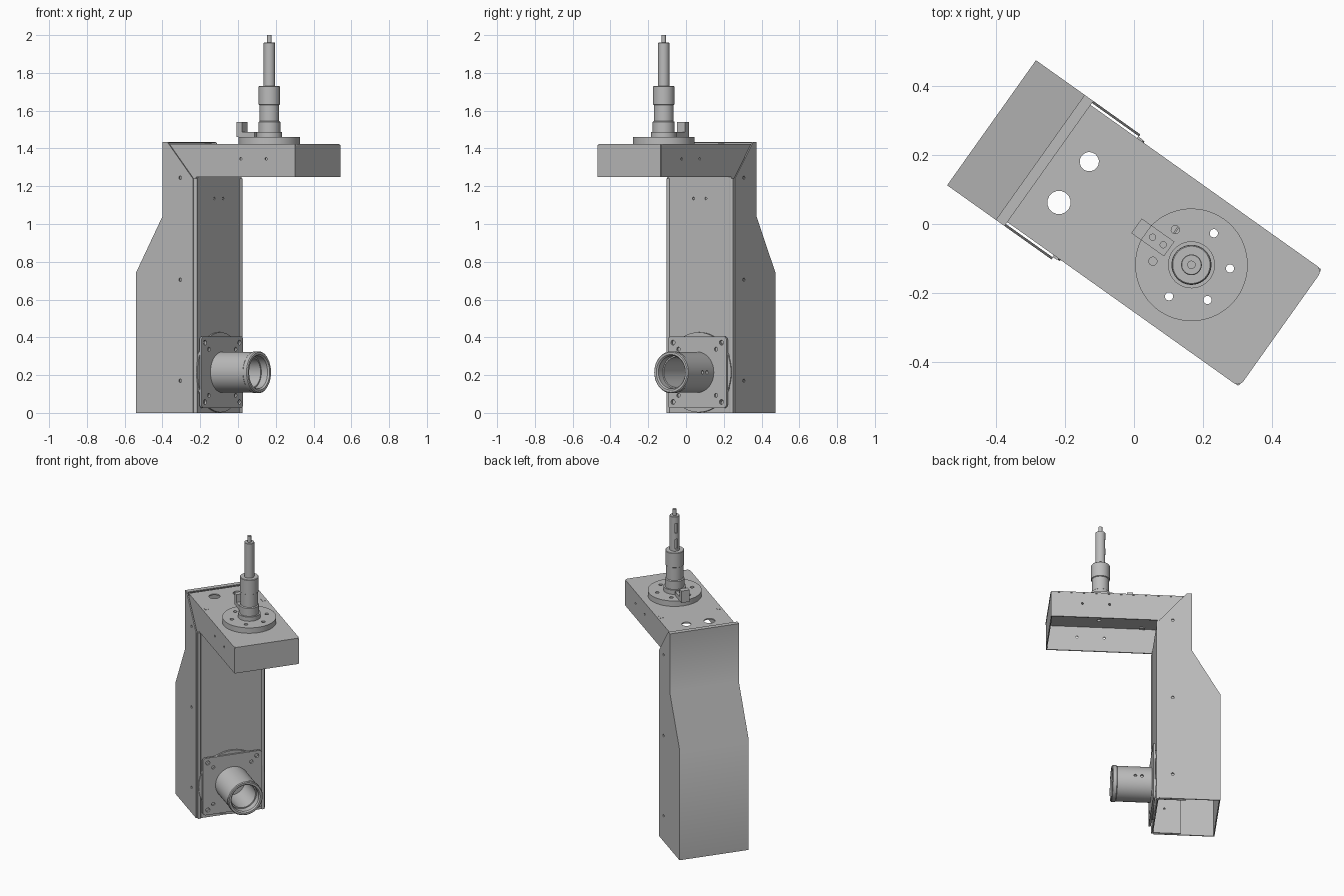
import bpy, bmesh, math
from mathutils import Matrix, Vector

cube = bpy.data.objects.get("Cube")
if cube:
    bpy.data.objects.remove(cube, do_unlink=True)

grey = bpy.data.materials.new("plain_grey")
grey.use_nodes = True
tone = (0.5, 0.5, 0.5, 1)
grey.diffuse_color = tone
grey.node_tree.nodes["Principled BSDF"].inputs["Base Color"].default_value = tone

# The whole machine is built along local x, then turned about z
TURN = Matrix.Rotation(math.radians(-35.4), 4, 'Z')
AXES = {'z': Matrix(), 'x': Matrix.Rotation(math.pi / 2, 4, 'Y'),
        'y': Matrix.Rotation(-math.pi / 2, 4, 'X')}
parts = []


def finish(name, bm, matrix, cutter=False):
    bmesh.ops.recalc_face_normals(bm, faces=bm.faces)
    bm.transform(TURN @ matrix)
    mesh = bpy.data.meshes.new(name)
    bm.to_mesh(mesh)
    bm.free()
    mesh.materials.append(grey)
    ob = bpy.data.objects.new(name, mesh)
    bpy.context.collection.objects.link(ob)
    if cutter:
        ob.hide_render = True
    else:
        parts.append(ob)
    return ob


def prism(name, pts, y0, y1, cutter=False):
    """Extrude an (x, z) outline from y0 to y1."""
    bm = bmesh.new()
    face = bm.faces.new([bm.verts.new((x, y0, z)) for x, z in pts])
    geo = bmesh.ops.extrude_face_region(bm, geom=[face])["geom"]
    bmesh.ops.translate(bm, vec=(0, y1 - y0, 0),
                        verts=[g for g in geo if isinstance(g, bmesh.types.BMVert)])
    return finish(name, bm, Matrix(), cutter)


def box(name, x, y, z, cutter=False, round_axis=None, radius=0.02, rule=None):
    """Box from ranges; edges along round_axis that pass the rule are rounded."""
    bm = bmesh.new()
    bmesh.ops.create_cube(bm, size=1)
    for v in bm.verts:
        v.co = Vector([r[0] if c < 0 else r[1] for c, r in zip(v.co, (x, y, z))])
    if round_axis is not None:
        edges = [e for e in bm.edges
                 if abs((e.verts[0].co - e.verts[1].co).normalized()[round_axis]) > 0.9
                 and (rule is None or rule(e.verts[0].co))]
        bmesh.ops.bevel(bm, geom=edges, offset=radius, segments=5, profile=0.5,
                        affect='EDGES')
    return finish(name, bm, Matrix(), cutter)


def lathe(name, profile, centre, axis='z', closed=False, cutter=False, steps=48):
    """Spin a (radius, height) profile about an axis through centre."""
    bm = bmesh.new()
    vs = [bm.verts.new((r, 0, h)) for r, h in profile]
    edges = [bm.edges.new(p) for p in zip(vs, vs[1:])]
    if closed:
        edges.append(bm.edges.new((vs[-1], vs[0])))
    bmesh.ops.spin(bm, geom=vs + edges, cent=(0, 0, 0), axis=(0, 0, 1),
                   angle=math.tau, steps=steps)
    bmesh.ops.remove_doubles(bm, verts=bm.verts, dist=1e-5)
    return finish(name, bm, Matrix.Translation(centre) @ AXES[axis], cutter)


def rod(name, r, length, centre, axis='z', cutter=False, steps=24):
    h = length / 2
    return lathe(name, [(0, -h), (r, -h), (r, h), (0, h)], centre, axis,
                 cutter=cutter, steps=steps)


def cut(target, cutters):
    """Subtract cutters, bake the result and drop the cutters."""
    for c in cutters:
        mod = target.modifiers.new("cut", 'BOOLEAN')
        mod.operation, mod.solver, mod.object = 'DIFFERENCE', 'EXACT', c
    graph = bpy.context.evaluated_depsgraph_get()
    mesh = bpy.data.meshes.new_from_object(target.evaluated_get(graph))
    target.modifiers.clear()
    target.data = mesh
    for c in cutters:
        bpy.data.objects.remove(c, do_unlink=True)


def holes(target, spots, r, axis, depth=0.06):
    cut(target, [rod("hole", r, depth, s, axis, True, 16) for s in spots])


T = 0.007            # sheet thickness
COVER, ARM = 0.222, 0.207
FRONT = -0.125       # front of the column
HUB = 0.204          # shaft position along the arm
TUBE_Z = 0.215

# Rear cover: two mitred side panels, folded back sheet and top lip
back = [(-0.506, 0), (-0.506, 0.74), (-0.333, 1.04), (-0.333, 1.435)]
side = back + [(-0.302, 1.435), (-0.135, 1.24), (-0.135, 0)]
for s, word in ((1, "left"), (-1, "right")):
    panel = prism(word + "_cover_side", side, s * COVER, s * (COVER - T))
    holes(panel, [(-0.217, s * COVER, z) for z in (0.17, 0.705, 1.245)], 0.009, 'y')
inner = [(x + T, z) for x, z in reversed(back)]
prism("cover_back", back + inner, -COVER + T, COVER - T)
box("cover_top_lip", (-0.333, -0.302), (-COVER + T, COVER - T), (1.428, 1.435))

# Column: front sheet, side flanges and folded front edges
front = box("column_front", (FRONT - T, FRONT), (-ARM, ARM), (0, 1.25))
holes(front, [(FRONT, y, 1.135) for y in (-0.04, 0.04)], 0.007, 'x')
for s, word in ((1, "left"), (-1, "right")):
    flange = box(word + "_column_flange", (-0.3, FRONT - T),
                 sorted((s * ARM, s * (ARM - T))), (0, 1.25))
    holes(flange, [(-0.2, s * ARM, 0.17)], 0.006, 'y')
    box(word + "_column_edge", (FRONT - 0.012, FRONT + 0.006),
        sorted((s * 0.195, s * 0.214)), (0, 1.24), round_axis=2, radius=0.006,
        rule=lambda co: co.x > FRONT)

# Arm: top plate, side skirts and end plate
top = box("arm_top", (-0.305, 0.522), (-ARM - 0.001, ARM + 0.001), (1.416, 1.424),
          round_axis=2, rule=lambda co: co.x > 0)
angles = [math.radians(30 + 60 * k) for k in range(6)]
bolts = [(HUB + 0.112 * math.cos(a), 0.112 * math.sin(a), 1.43) for a in angles]
holes(top, [b for k, b in enumerate(bolts) if k != 3], 0.012, 'z', 0.2)
holes(top, [(-0.21, 0.072, 1.42)], 0.028, 'z')
holes(top, [(-0.213, -0.075, 1.42)], 0.034, 'z')
for s, word in ((1, "left"), (-1, "right")):
    skirt = box(word + "_arm_skirt", (-0.305, 0.517), sorted((s * ARM, s * (ARM - T))),
                (1.25, 1.417))
    holes(skirt, [(x, s * ARM, 1.345) for x in (0.165, 0.33)], 0.007, 'y')
    box(word + "_arm_tab", (-0.081, -0.047), (s * 0.184 - 0.01, s * 0.184 + 0.01),
        (1.41, 1.426))
box("arm_end", (0.512, 0.519), (-ARM + 0.003, ARM - 0.003), (1.25, 1.417))

# Round base plate with bolt circle
disc = rod("hub_disc", 0.163, 0.036, (HUB, 0, 1.442), steps=64)
holes(disc, bolts, 0.012, 'z', 0.2)
rod("hub_screw", 0.0125, 0.028, bolts[3])

# Stepped shaft with two key slots
shaft = lathe("shaft", [(0, 1.45), (0.068, 1.45), (0.068, 1.488), (0.058, 1.488),
                        (0.058, 1.54), (0.052, 1.545), (0.052, 1.63), (0.057, 1.633),
                        (0.057, 1.727), (0.054, 1.73), (0.03, 1.73), (0.03, 1.958),
                        (0.028, 1.96), (0.012, 1.96), (0.012, 2), (0, 2)], (HUB, 0, 0))
cut(shaft, [box("slot", (HUB - 0.05, HUB - 0.02), (-0.009, 0.009), z, True)
            for z in ((1.745, 1.81), (1.85, 1.915))])

# Small angle bracket beside the shaft
bracket = prism("bracket", [(0.009, 1.461), (0.009, 1.54), (0.044, 1.54),
                            (0.044, 1.488), (0.125, 1.488), (0.125, 1.461)],
                -0.026, 0.026)
holes(bracket, [(x, 0, 1.49) for x in (0.066, 0.104)], 0.009, 'z', 0.03)

# Lower mount: round backing disc and square flange
rod("mount_disc", 0.212, 0.012, (FRONT + 0.006, 0, TUBE_Z), 'x', steps=64)
plate = box("mount_plate", (FRONT + 0.01, -0.102), (-0.19, 0.19),
            (TUBE_Z - 0.19, TUBE_Z + 0.19), round_axis=0)
for d, r in ((0.157, 0.013), (0.122, 0.011)):
    holes(plate, [(-0.1, sy * d, TUBE_Z + sz * d) for sy in (1, -1) for sz in (1, -1)],
          r, 'x', 0.04)

# Hollow tube with a stepped rim
tube = lathe("mount_tube", [(0.08, -0.105), (0.108, -0.105), (0.108, 0.108),
                            (0.111, 0.112), (0.111, 0.134), (0.106, 0.139),
                            (0.094, 0.139), (0.087, 0.13), (0.087, 0.09),
                            (0.08, 0.09)], (0, 0, TUBE_Z), 'x', closed=True, steps=64)
holes(tube, [(x, 0.11, TUBE_Z) for x in (-0.04, 0)], 0.009, 'y', 0.03)

# Smooth the round parts, keep folds sharp
bpy.ops.object.select_all(action='DESELECT')
for ob in parts:
    ob.select_set(True)
bpy.context.view_layer.objects.active = parts[0]
bpy.ops.object.shade_smooth_by_angle(angle=math.radians(30))
